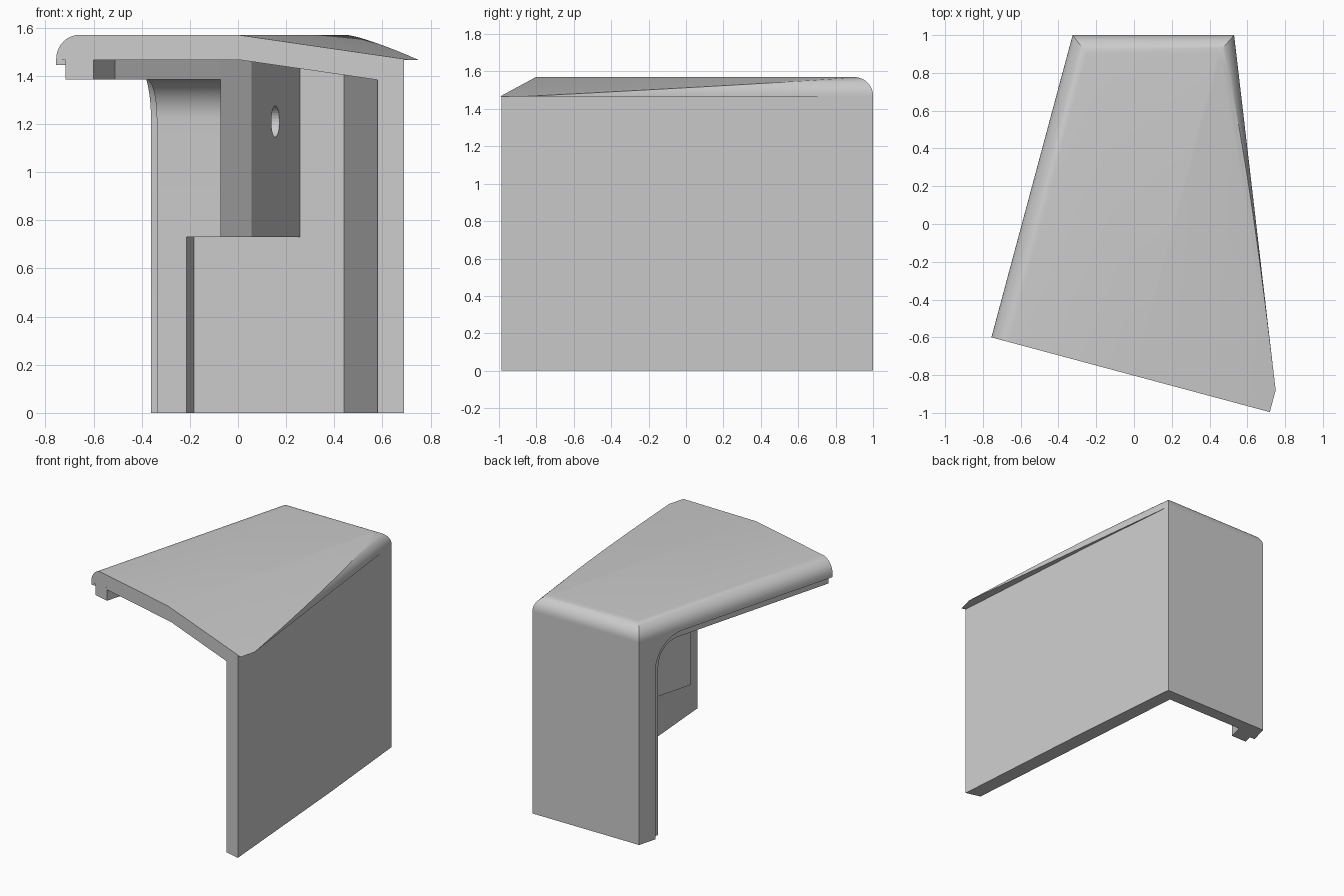
import bpy, bmesh
from math import sin, cos, pi, atan2, hypot, radians
from mathutils import Vector, Matrix

cube = bpy.data.objects.get("Cube")
if cube:
    bpy.data.objects.remove(cube, do_unlink=True)

grey = bpy.data.materials.new("light grey")
grey.use_nodes = True
grey.diffuse_color = (0.6, 0.6, 0.6, 1)
grey.node_tree.nodes["Principled BSDF"].inputs["Base Color"].default_value = (0.6, 0.6, 0.6, 1)

# Slanted frame: s runs back along the open side, u runs across from it
ORIGIN = Vector((-0.755, -0.6))
S = Vector((0.43, 1.6)).normalized()
U = Vector((S.y, -S.x))
TOP, EAVE, CEIL, RIM = 1.57, 1.465, 1.47, 1.385
SLOPE = 0.14


def us(u, s):
    return ORIGIN + U * u + S * s


def uy(u, y):
    s = (y - ORIGIN.y - U.y * u) / S.y
    return us(u, s)


def finish(name, bm):
    bmesh.ops.recalc_face_normals(bm, faces=bm.faces)
    mesh = bpy.data.meshes.new(name)
    bm.to_mesh(mesh)
    bm.free()
    mesh.materials.append(grey)
    ob = bpy.data.objects.new(name, mesh)
    bpy.context.collection.objects.link(ob)
    return ob


def loft(bm, a, b):
    """Closed solid between two matching outlines."""
    va = [bm.verts.new(p) for p in a]
    vb = [bm.verts.new(p) for p in b]
    bm.faces.new(va)
    bm.faces.new(vb)
    for i in range(len(a)):
        j = (i + 1) % len(a)
        bm.faces.new((va[i], va[j], vb[j], vb[i]))
    return bm


def prism(outline, low, high):
    return loft(bmesh.new(), [(p[0], p[1], low) for p in outline],
                [(p[0], p[1], high) for p in outline])


def slanted(profile, u0, u1):
    """Sweep a (y, z) profile across the slanted frame."""
    ends = [[(*uy(u, y), z) for y, z in profile] for u in (u0, u1)]
    return loft(bmesh.new(), *ends)


def arc(radius, steps=12):
    """Quarter arc of the opening's inner corner, from wall to roof."""
    return [(0.64 + radius * cos(i * pi / 2 / steps), 1.22 + radius * sin(i * pi / 2 / steps))
            for i in range(steps + 1)]


def cut(bm, point, normal):
    bmesh.ops.bisect_plane(bm, geom=bm.verts[:] + bm.edges[:] + bm.faces[:],
                           plane_co=point, plane_no=normal, clear_outer=True)
    bmesh.ops.holes_fill(bm, edges=[e for e in bm.edges if e.is_boundary])


# Roof: rounded slab, trimmed at the tip and sloped on one side
bm = prism([ORIGIN, (0.765, -1.008), (0.53, 1), (-0.325, 1)], EAVE, TOP)
rounded = [e for e in bm.edges
           if all(v.co.z > 1.5 for v in e.verts) and any(v.co.y > 0.9 for v in e.verts)]
bmesh.ops.recalc_face_normals(bm, faces=bm.faces)
bmesh.ops.bevel(bm, geom=rounded, offset=0.1, segments=10, profile=0.5, affect='EDGES')
cut(bm, (0.75, -0.88, TOP), (U.x, U.y, 0))
cut(bm, (0, -0.8, TOP), Vector((U.x * SLOPE, U.y * SLOPE, 1)))
roof = finish("roof", bm)

# Side and back walls as one angled shell
finish("walls", prism([(-0.325, 1), uy(0, 0.91), (0.44, 0.91), (0.58, -0.958),
                       (0.69, -0.987), (0.602, 0.2), (0.53, 1)], 0, EAVE))

# Sloping underside of the roof
crease = Vector((0, -0.8))
outline = [Vector(p) for p in ((0, -0.8), (0.64, -0.974), (0.49, 0.95), (0.47, 0.95))]
finish("sloped_ceiling", loft(
    bmesh.new(), [(p.x, p.y, CEIL - 0.003 - SLOPE * max(0, (p - crease).dot(U))) for p in outline],
    [(p.x, p.y, CEIL) for p in outline]))

# Outer lip around the open side
finish("opening_lip", slanted([(0.97, 0), (0.865, 0)] + arc(0.225) +
                              [(-0.6, 1.445), (-0.6, EAVE), (0.97, EAVE)], 0, 0.04))

# Lowered ceiling with the rim running to the front edge
finish("ceiling_rim", prism([us(0.04, 0), us(0.16, 0), us(0.16, 0.345), us(0.585, 0.945),
                             uy(0.585, 0.95), uy(0.04, 0.95)], RIM, CEIL + 0.01))

# Thick upper back with a rounded inner corner, and the narrow jamb below
finish("back_thickening", slanted([(0.95, 0.73), (0.8, 0.73)] + [
    (0.64 + (y - 0.64) * 0.16 / 0.165, z) for y, z in arc(0.165)] +
    [(0.64, CEIL), (0.95, CEIL)], 0.04, 0.53))
finish("jamb", slanted([(0.95, 0), (0.8, 0), (0.8, 0.74), (0.95, 0.74)], 0.04, 0.16))

# Hanging plate with a round hole
plate = finish("hanging_plate", prism([us(0.49, 0.805), us(0.585, 0.945),
                                       uy(0.585, 0.95), uy(0.49, 0.95)], 0.73, CEIL + 0.01))
bm = bmesh.new()
bmesh.ops.create_cone(bm, cap_ends=True, segments=32, radius1=0.065, radius2=0.065, depth=0.4)
axis = Vector((U.x, U.y, 0))
turn = axis.to_track_quat('Z', 'Y').to_matrix().to_4x4()
bmesh.ops.transform(bm, verts=bm.verts,
                    matrix=Matrix.Translation((*us(0.54, 1.33), 1.21)) @ turn)
cutter = finish("hole_cutter", bm)
cutter.hide_render = True
cutter.hide_viewport = True
cutter.display_type = 'WIRE'
hole = plate.modifiers.new("hole", 'BOOLEAN')
hole.operation = 'DIFFERENCE'
hole.solver = 'EXACT'
hole.object = cutter

# Smooth only the rounded parts
bpy.ops.object.select_all(action='DESELECT')
for name in ("roof", "opening_lip", "back_thickening"):
    ob = bpy.data.objects[name]
    ob.select_set(True)
    bpy.context.view_layer.objects.active = ob
bpy.ops.object.shade_smooth_by_angle(angle=radians(25))
